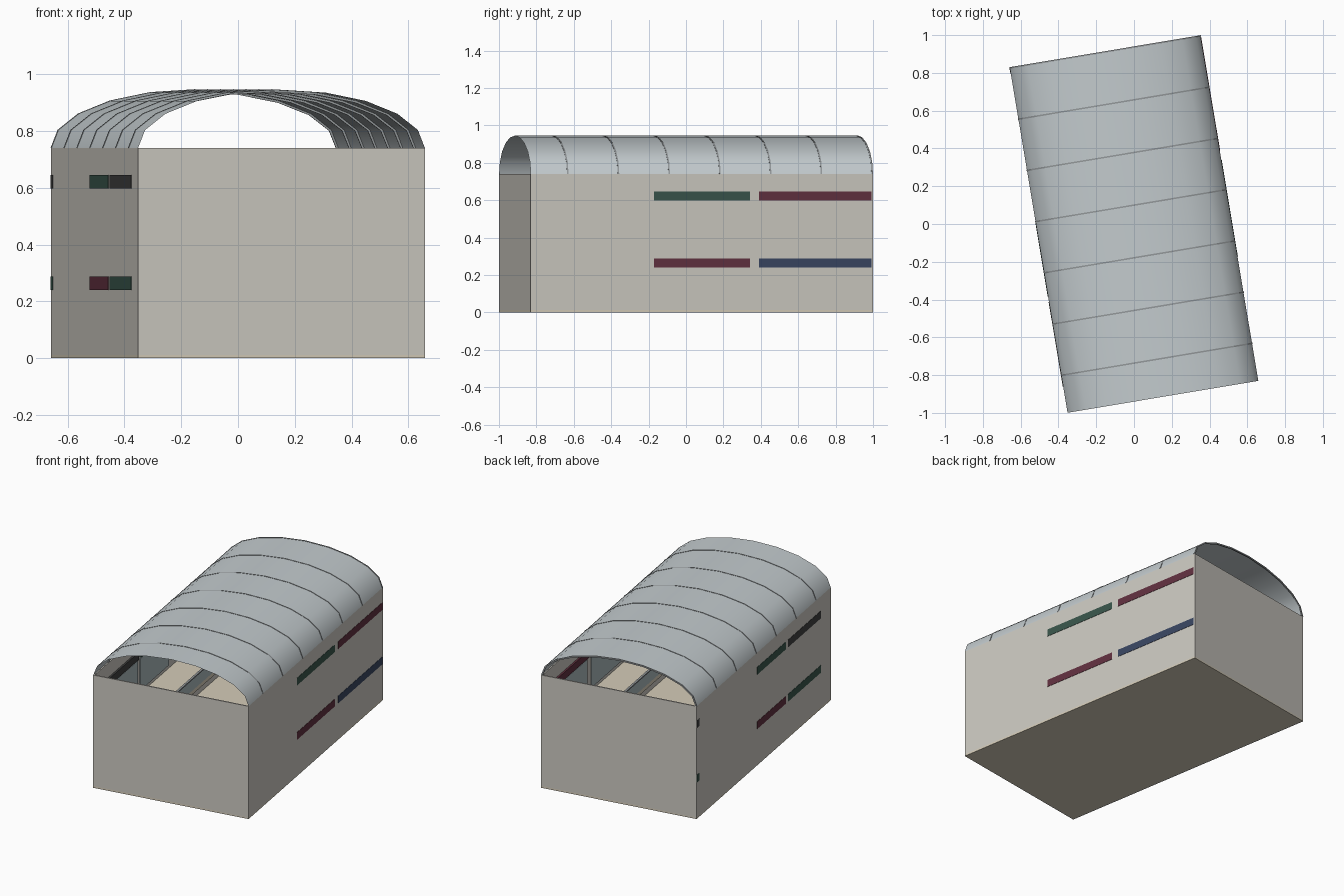
import bpy, bmesh
from math import radians, sin, cos, pi
from mathutils import Matrix

if "Cube" in bpy.data.objects:
    bpy.data.objects.remove(bpy.data.objects["Cube"])

W, L, H, RISE = 1.024, 1.855, 0.74, 0.205
T = 0.008                       # wall thickness
ROT = Matrix.Rotation(radians(9.5), 4, 'Z')
SEG = 10


def mat(name, r, g, b):
    m = bpy.data.materials.new(name)
    m.diffuse_color = (r, g, b, 1)
    m.use_nodes = True
    m.node_tree.nodes["Principled BSDF"].inputs["Base Color"].default_value = m.diffuse_color
    return m


STONE = mat("stone", .60, .58, .53)
TILE = mat("floor_tile", .66, .60, .48)
METAL = mat("roof_metal", .55, .60, .62)
DARK = mat("rib_metal", .30, .32, .33)
GLASS = mat("glass", .40, .48, .50)
GREEN = mat("sign_green", .04, .09, .07)
MAROON = mat("sign_maroon", .12, .03, .05)
NAVY = mat("sign_navy", .04, .06, .12)
BLACK = mat("sign_black", .05, .05, .05)


def finish(name, bm, material):
    bmesh.ops.transform(bm, matrix=ROT, verts=bm.verts)
    me = bpy.data.meshes.new(name)
    bm.to_mesh(me)
    bm.free()
    ob = bpy.data.objects.new(name, me)
    bpy.context.collection.objects.link(ob)
    me.materials.append(material)
    return ob


def box(name, x, y, z, material):
    """Box from (min, max) pairs in the building's own axes."""
    bm = bmesh.new()
    bmesh.ops.create_cube(bm, size=1)
    for v in bm.verts:
        for i, (a, b) in enumerate((x, y, z)):
            v.co[i] = a if v.co[i] < 0 else b
    return finish(name, bm, material)


def arch(grow):
    return [((W / 2 + grow) * cos(pi * i / SEG), H + (RISE + grow) * sin(pi * i / SEG))
            for i in range(SEG + 1)]


# Ground floor and outer walls
box("ground_floor", (-W/2, W/2), (-L/2, L/2), (0, .012), TILE)
for s, n in ((-1, "left"), (1, "right")):
    box(n + "_wall", sorted((s*W/2, s*(W/2 - T))), (-L/2, L/2), (0, H), STONE)
for s, n in ((-1, "front"), (1, "back")):
    box(n + "_wall", (-W/2, W/2), sorted((s*L/2, s*(L/2 - T))), (0, H), STONE)

# Upper galleries with glass balustrades
for s, n in ((-1, "left"), (1, "right")):
    box(n + "_gallery", sorted((s*.24, s*(W/2 - T))), (-L/2 + T, L/2 - T), (.33, .355), TILE)
    box(n + "_balustrade", sorted((s*.24, s*.246)), (-L/2 + T, L/2 - T), (.355, .43), GLASS)
    box(n + "_handrail", sorted((s*.236, s*.25)), (-L/2 + T, L/2 - T), (.43, .438), DARK)


# Shop signs showing through the side walls, glass shopfronts beneath them
def shop(name, s, f0, f1, z, colour):
    y = (-L/2 + f0*L, -L/2 + f1*L)
    box(name + "_sign", sorted((s*(W/2 + .002), s*(W/2 - .02))), y, (z + .24, z + .288), colour)
    y = (max(y[0], -L/2 + T), min(y[1], L/2 - T))
    box(name + "_window", sorted((s*(W/2 - T), s*(W/2 - .012))), y, (z + .02, z + .23), GLASS)


for z, n, right, left in ((0, "lower", (MAROON, NAVY), (GREEN, MAROON, GREEN)),
                          (.357, "upper", (GREEN, MAROON), (BLACK, GREEN, BLACK))):
    for i, (a, b) in enumerate(((.36, .64), (.667, .995))):
        shop(f"{n}_right_shop_{i}", 1, a, b, z, right[i])
    for i, (a, b) in enumerate(((.075, .32), (.337, .55), (.98, .999))):
        shop(f"{n}_left_shop_{i}", -1, a, b, z, left[i])

# Barrel roof, a thin sheet open at both ends
bm = bmesh.new()
rows = [[bm.verts.new((x, y, z)) for x, z in arch(0)] for y in (-L/2, L/2)]
for i in range(SEG):
    bm.faces.new((rows[0][i], rows[1][i], rows[1][i+1], rows[0][i+1]))
bmesh.ops.recalc_face_normals(bm, faces=bm.faces)
if sum(f.normal.z for f in bm.faces) < 0:
    bmesh.ops.reverse_faces(bm, faces=bm.faces)
roof = finish("barrel_roof", bm, METAL)
roof.data.polygons.foreach_set("use_smooth", [True] * len(roof.data.polygons))

# Roof ribs
for k in range(7):
    yc = L/2 - .004 - k * .275
    bm = bmesh.new()
    loops = [[bm.verts.new((x, yc + dy, z)) for x, z in arch(g)]
             for g, dy in ((.002, -.004), (.002, .004), (-.008, .004), (-.008, -.004))]
    for a in range(4):
        p, q = loops[a], loops[(a + 1) % 4]
        for i in range(SEG):
            bm.faces.new((p[i], q[i], q[i+1], p[i+1]))
    for i in (0, SEG):
        bm.faces.new([lp[i] for lp in loops])
    bmesh.ops.recalc_face_normals(bm, faces=bm.faces)
    finish(f"roof_rib_{k}", bm, DARK)
